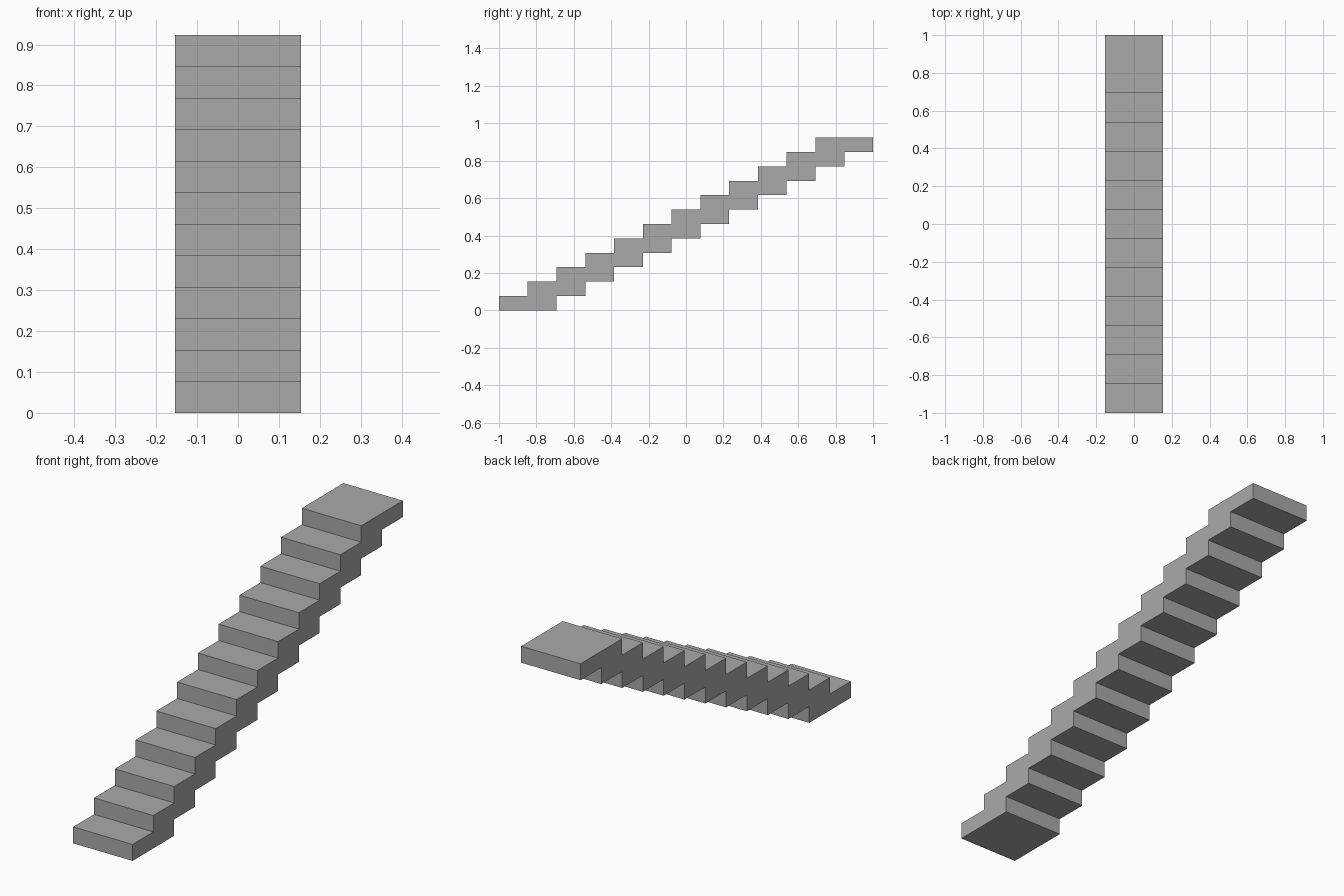
import bpy
import bmesh

STEPS = 6                # steps in each flight
DEPTH = 2 / 13           # tread depth
RISE = DEPTH / 2         # step height
HALF_WIDTH = DEPTH       # half the stair width

cube = bpy.data.objects.get("Cube")
if cube:
    bpy.data.objects.remove(cube, do_unlink=True)

# Single plain grey
grey = bpy.data.materials.new("stone_grey")
grey.use_nodes = True
colour = (0.4, 0.4, 0.4, 1)
grey.diffuse_color = colour
grey.node_tree.nodes["Principled BSDF"].inputs["Base Color"].default_value = colour


def flight(name, y, z):
    """Stepped profile, extruded across the width of the stair."""
    upper, lower = [], []
    for i in range(STEPS):
        front = y + i * DEPTH
        top = z + (i + 1) * RISE
        upper += [(front, top - RISE), (front, top)]
        # Each soffit sits one rise below its tread and one tread further back
        lower += [(front + 2 * DEPTH, top - RISE), (front + 2 * DEPTH, top)]
    # The last tread runs to the back edge of the last soffit
    profile = upper + lower[::-1]

    bm = bmesh.new()
    side = bm.faces.new([bm.verts.new((-HALF_WIDTH, py, pz)) for py, pz in profile])
    result = bmesh.ops.extrude_face_region(bm, geom=[side])
    moved = [v for v in result["geom"] if isinstance(v, bmesh.types.BMVert)]
    bmesh.ops.translate(bm, verts=moved, vec=(2 * HALF_WIDTH, 0, 0))
    bmesh.ops.recalc_face_normals(bm, faces=bm.faces)

    mesh = bpy.data.meshes.new(name)
    bm.to_mesh(mesh)
    bm.free()
    mesh.materials.append(grey)
    obj = bpy.data.objects.new(name, mesh)
    bpy.context.collection.objects.link(obj)
    return obj


# Two identical flights; the upper one rests on the top tread of the lower
flight("lower_flight", -1, 0)
flight("upper_flight", -1 + STEPS * DEPTH, STEPS * RISE)
